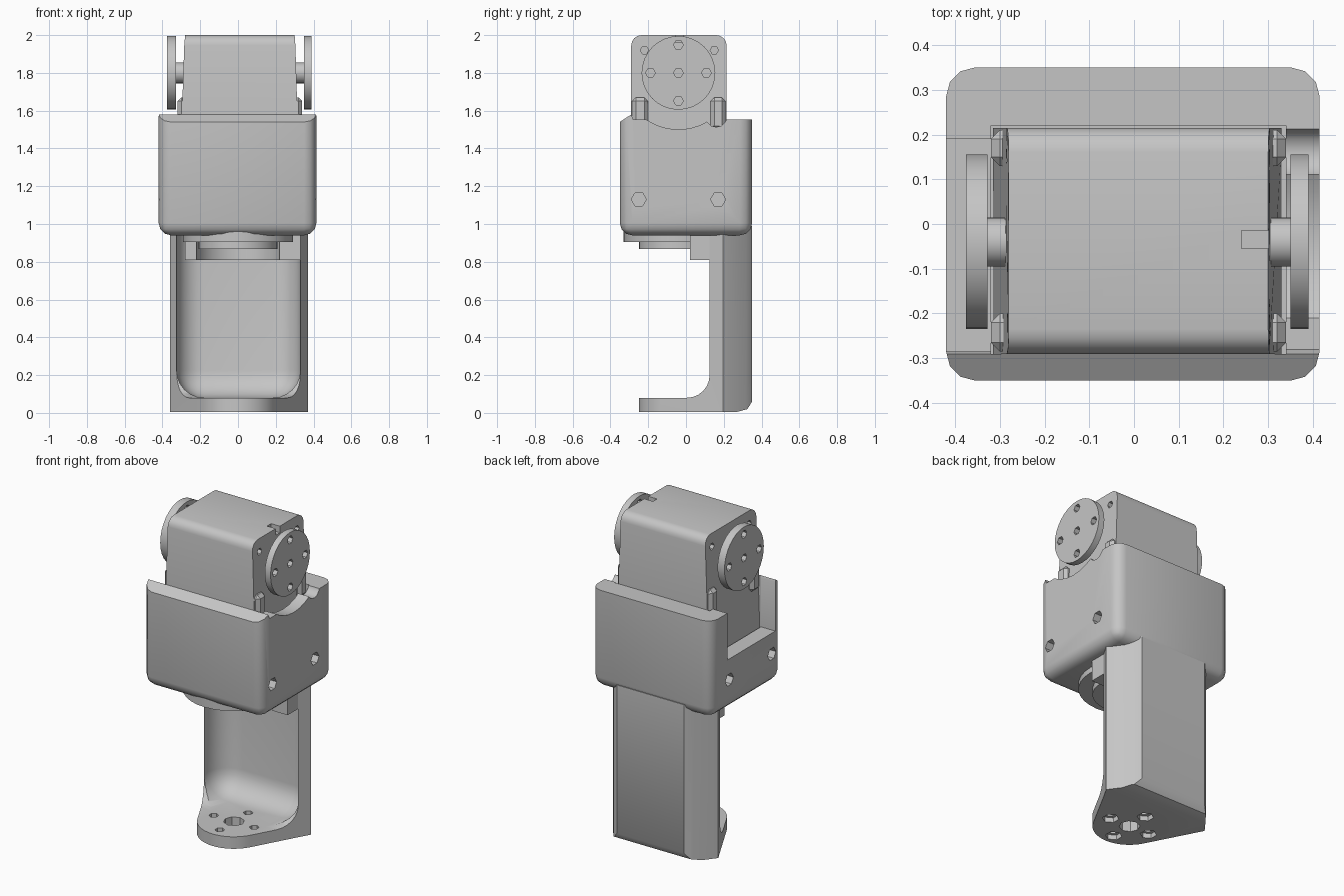
import bpy, bmesh
from math import pi, cos, sin, radians
from mathutils import Matrix, Vector

cube = bpy.data.objects.get("Cube")
if cube:
    bpy.data.objects.remove(cube, do_unlink=True)

grey = bpy.data.materials.new("plain grey")
grey.use_nodes = True
grey.diffuse_color = (0.56, 0.56, 0.56, 1)
grey.node_tree.nodes["Principled BSDF"].inputs["Base Color"].default_value = (0.56, 0.56, 0.56, 1)


def finish(name, bm):
    bmesh.ops.recalc_face_normals(bm, faces=bm.faces)
    mesh = bpy.data.meshes.new(name)
    bm.to_mesh(mesh)
    bm.free()
    mesh.materials.append(grey)
    ob = bpy.data.objects.new(name, mesh)
    bpy.context.scene.collection.objects.link(ob)
    return ob


def box(name, x, y, z, bevel=0, segs=3, only=None):
    """Box from ranges; 'only' limits the bevel to edges along one axis."""
    bm = bmesh.new()
    bmesh.ops.create_cube(bm, size=1)
    for v in bm.verts:
        v.co = Vector([r[0] if c < 0 else r[1] for c, r in zip(v.co, (x, y, z))])
    if bevel:
        edges = [e for e in bm.edges if only is None
                 or abs((e.verts[0].co - e.verts[1].co).normalized()[only]) > 0.9]
        bmesh.ops.bevel(bm, geom=edges, offset=bevel, segments=segs, profile=0.5, affect='EDGES')
    return finish(name, bm)


def cyl(name, center, r, depth, axis='Z', n=32):
    bm = bmesh.new()
    turn = Matrix.Rotation(pi / 2, 4, 'Y') if axis == 'X' else Matrix()
    bmesh.ops.create_cone(bm, cap_ends=True, segments=n, radius1=r, radius2=r, depth=depth,
                          matrix=Matrix.Translation(center) @ turn)
    return finish(name, bm)


def prism(name, pts, lo, hi, axis='Z'):
    """Extrude a 2D outline; axis X takes (y, z) points, axis Z takes (x, y)."""
    bm = bmesh.new()
    place = (lambda p: (lo, *p)) if axis == 'X' else (lambda p: (*p, lo))
    face = bm.faces.new([bm.verts.new(place(p)) for p in pts])
    out = bmesh.ops.extrude_face_region(bm, geom=[face])
    move = Vector((hi - lo, 0, 0) if axis == 'X' else (0, 0, hi - lo))
    bmesh.ops.translate(bm, vec=move, verts=[v for v in out['geom'] if isinstance(v, bmesh.types.BMVert)])
    return finish(name, bm)


def cut(ob, cutters):
    bpy.context.view_layer.objects.active = ob
    for c in cutters:
        mod = ob.modifiers.new("cut", 'BOOLEAN')
        mod.operation, mod.solver, mod.object = 'DIFFERENCE', 'EXACT', c
        bpy.ops.object.modifier_apply(modifier=mod.name)
        bpy.data.objects.remove(c, do_unlink=True)


def spots(cx, cy, r):
    return [(cx + r, cy), (cx - r, cy), (cx, cy + r), (cx, cy - r)]


AXIS_Y, HORN_Z = -0.04, 1.8

# Holder: rounded open-top box with a horn notch on one side and a slot on the other
holder = box("holder", (-0.42, 0.415), (-0.35, 0.35), (0.94, 1.8), 0.065)
cutters = [
    prism("c", [(-0.4, 1.507), (-0.29, 1.58), (-0.28, 1.553), (1, 1.553), (1, 2.5), (-0.4, 2.5)], -1, 1, 'X'),
    box("c", (-0.32, 0.34), (-0.29, 0.22), (1.0, 2)),
    cyl("c", (0.4, AXIS_Y, HORN_Z), 0.3, 0.3, 'X'),
    cyl("c", (0.4, 0.16, 1.57), 0.057, 0.3, 'X', 12),
    box("c", (-0.6, -0.3), (-0.285, 0.19), (1.26, 2)),
]
for y in (-0.25, 0.17):
    cutters += [cyl("c", (x, y, 1.13), 0.04, 0.2, 'X', 6) for x in (-0.4, 0.4)]
cut(holder, cutters)

# Arm: rounded tongue widening to a chamfered back, hollowed into a channel with a foot
angles = [radians(-153 + 124 * i / 16) for i in range(17)]
plan = [(0.21 * cos(a), AXIS_Y + 0.21 * sin(a)) for a in angles]
plan += [(0.33, 0.125), (0.37, 0.195), (0.28, 0.318), (0.235, 0.35),
         (-0.23, 0.35), (-0.268, 0.316), (-0.36, 0.195)]
arm = prism("arm", plan, 0.005, 0.99)
cutters = [
    box("c", (-1, 1), (-1, 0.125), (0.08, 1.5), 0.12, 6, only=0),
    box("c", (-0.325, 0.33), (-1, 0.3), (0.08, 1.5), 0.145, 6),
    prism("c", [(0.25, -0.01), (0.27, 0.005), (0.325, 0.02), (0.35, 0.06), (0.36, 0.1), (0.4, -0.01)], -1, 1, 'X'),
    cyl("c", (0, AXIS_Y, 0), 0.06, 0.4, n=8),
]
for x, y in spots(0, AXIS_Y, 0.14):
    cutters += [cyl("c", (x, y, 0), 0.028, 0.4, n=6), cyl("c", (x, y, 0), 0.048, 0.07, n=6)]
cut(arm, cutters)

# Shelf under the holder, cleared around the lower horn
shelf = prism("shelf", [(-0.28, 0.02), (0.33, 0.02), (0.33, 0.2), (0.24, 0.31), (-0.22, 0.31), (-0.28, 0.24)], 0.81, 0.97)
cut(shelf, [cyl("c", (0, AXIS_Y, 0.8), 0.23, 0.5)])
collar = cyl("lower_collar", (0, AXIS_Y, 0.935), 0.29, 0.06)
lower_horn = cyl("lower_horn", (0, AXIS_Y, 0.9), 0.21, 0.065)

# Motor body: rounded block narrowing slightly to the top
motor = box("motor_body", (-0.315, 0.33), (-0.29, 0.215), (1.0, 2.0), 0.055, 4, only=0)
for v in motor.data.vertices:
    t = max(0, (v.co.z - 1.58) / 0.42)
    v.co.x += (0.035 if v.co.x < 0 else -0.03) * t
cutters = [box("c", (0.24, 0.4), (-0.055, -0.015), (1.96, 2.1))]
for x in (-0.3, 0.32):
    cutters += [cyl("c", (x, y, 1.92), 0.022, 0.12, 'X', 6) for y in (-0.22, 0.15)]
cut(motor, cutters)

# Corner lugs low on both motor sides
for side, x in (("right", (-0.32, -0.25)), ("left", (0.25, 0.34))):
    for end, y in (("front", (-0.285, -0.2)), ("back", (0.13, 0.21))):
        box(f"{side}_{end}_lug", x, y, (1.5, 1.67), 0.02, 1)

# Side horns with bolt holes, on short shafts
horns = []
for side, x, thick, sx, slen in (("right", -0.351, 0.048, -0.3, 0.07), ("left", 0.37, 0.04, 0.33, 0.06)):
    horn = cyl(f"{side}_horn", (x, AXIS_Y, HORN_Z), 0.195, thick, 'X')
    holes = spots(AXIS_Y, HORN_Z, 0.148) + [(AXIS_Y, HORN_Z)]
    cut(horn, [cyl("c", (x, y, z), 0.026, 0.2, 'X', 6) for y, z in holes])
    horns += [horn, cyl(f"{side}_shaft", (sx, AXIS_Y, HORN_Z), 0.055, slen, 'X', 24)]

# Smooth the curved surfaces, keep hard edges
bpy.ops.object.select_all(action='DESELECT')
for ob in [holder, arm, shelf, collar, lower_horn, motor, *horns]:
    ob.select_set(True)
bpy.context.view_layer.objects.active = holder
bpy.ops.object.shade_smooth_by_angle(angle=radians(35))
